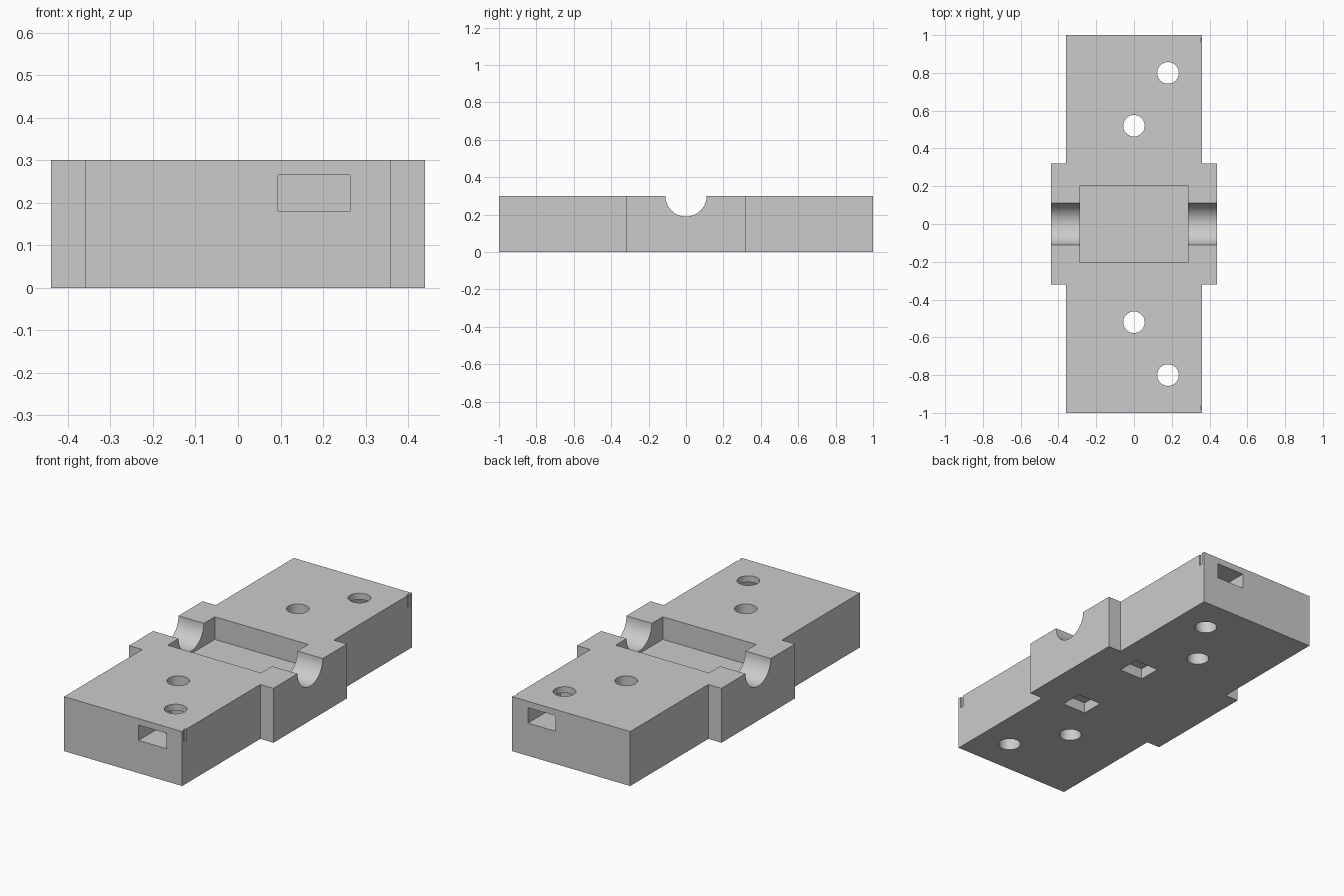
import bpy, bmesh, math
from mathutils import Matrix

if "Cube" in bpy.data.objects:
    bpy.data.objects.remove(bpy.data.objects["Cube"])

grey = bpy.data.materials.new("plain grey")
grey.diffuse_color = (0.6, 0.6, 0.6, 1.0)
grey.use_nodes = True
grey.node_tree.nodes["Principled BSDF"].inputs["Base Color"].default_value = grey.diffuse_color


def make_object(name, bm):
    bmesh.ops.recalc_face_normals(bm, faces=bm.faces)
    mesh = bpy.data.meshes.new(name)
    bm.to_mesh(mesh)
    bm.free()
    obj = bpy.data.objects.new(name, mesh)
    bpy.context.collection.objects.link(obj)
    return obj


def box(name, x0, x1, y0, y1, z0, z1):
    bm = bmesh.new()
    mat = Matrix.Translation(((x0 + x1) / 2, (y0 + y1) / 2, (z0 + z1) / 2))
    mat = mat @ Matrix.Diagonal((x1 - x0, y1 - y0, z1 - z0, 1))
    bmesh.ops.create_cube(bm, size=1, matrix=mat)
    return make_object(name, bm)


def cylinder(name, radius, length, centre, along_x=False, sides=48):
    bm = bmesh.new()
    mat = Matrix.Translation(centre)
    if along_x:
        mat = mat @ Matrix.Rotation(math.pi / 2, 4, 'Y')
    bmesh.ops.create_cone(bm, cap_ends=True, segments=sides, radius1=radius,
                          radius2=radius, depth=length, matrix=mat)
    return make_object(name, bm)


# Block: long bar with a wider middle, extruded from its plan outline
quarter = [(0.36, 1.0), (0.36, 0.32), (0.44, 0.32)]
outline = (quarter + [(x, -y) for x, y in reversed(quarter)]
           + [(-x, -y) for x, y in quarter]
           + [(-x, y) for x, y in reversed(quarter)])
bm = bmesh.new()
base = bm.faces.new([bm.verts.new((x, y, 0)) for x, y in outline])
top = bmesh.ops.extrude_face_region(bm, geom=[base])
bmesh.ops.translate(bm, vec=(0, 0, 0.3),
                    verts=[g for g in top["geom"] if isinstance(g, bmesh.types.BMVert)])
block = make_object("mounting_block", bm)
block.data.materials.append(grey)

# Shaft groove across the middle and the central pocket
cutters = [
    cylinder("shaft_groove", 0.11, 1.2, (0, 0, 0.3), along_x=True, sides=64),
    box("central_pocket", -0.285, 0.285, -0.205, 0.205, 0.175, 0.4),
]

# Matching cuts at both ends
for s in (-1, 1):
    def end_box(name, x0, x1, y0, y1, z0, z1):
        lo, hi = sorted((s * y0, s * y1))
        cutters.append(box(name, x0, x1, lo, hi, z0, z1))

    cutters.append(cylinder("inner_screw_hole", 0.057, 1, (0, s * 0.52, 0.15)))
    cutters.append(cylinder("outer_screw_hole", 0.057, 1, (0.18, s * 0.8, 0.15)))
    end_box("end_nut_slot", 0.094, 0.263, 0.715, 1.1, 0.18, 0.265)
    end_box("underside_recess", 0.09, 0.235, 0.17, 0.295, -0.1, 0.06)
    end_box("corner_notch", 0.352, 0.4, 0.963, 0.983, 0.235, 0.4)

for cutter in cutters:
    mod = block.modifiers.new(cutter.name, 'BOOLEAN')
    mod.operation = 'DIFFERENCE'
    mod.solver = 'EXACT'
    mod.object = cutter

# Bake the cuts and remove the cutters
bpy.context.view_layer.update()
depsgraph = bpy.context.evaluated_depsgraph_get()
result = bpy.data.meshes.new_from_object(block.evaluated_get(depsgraph))
block.modifiers.clear()
block.data = result
for cutter in cutters:
    bpy.data.objects.remove(cutter)
result.materials.clear()
result.materials.append(grey)
for poly in result.polygons:
    poly.material_index = 0

# Smooth round holes, sharp edges elsewhere
bpy.context.view_layer.objects.active = block
block.select_set(True)
bpy.ops.object.shade_smooth_by_angle(angle=math.radians(30))
